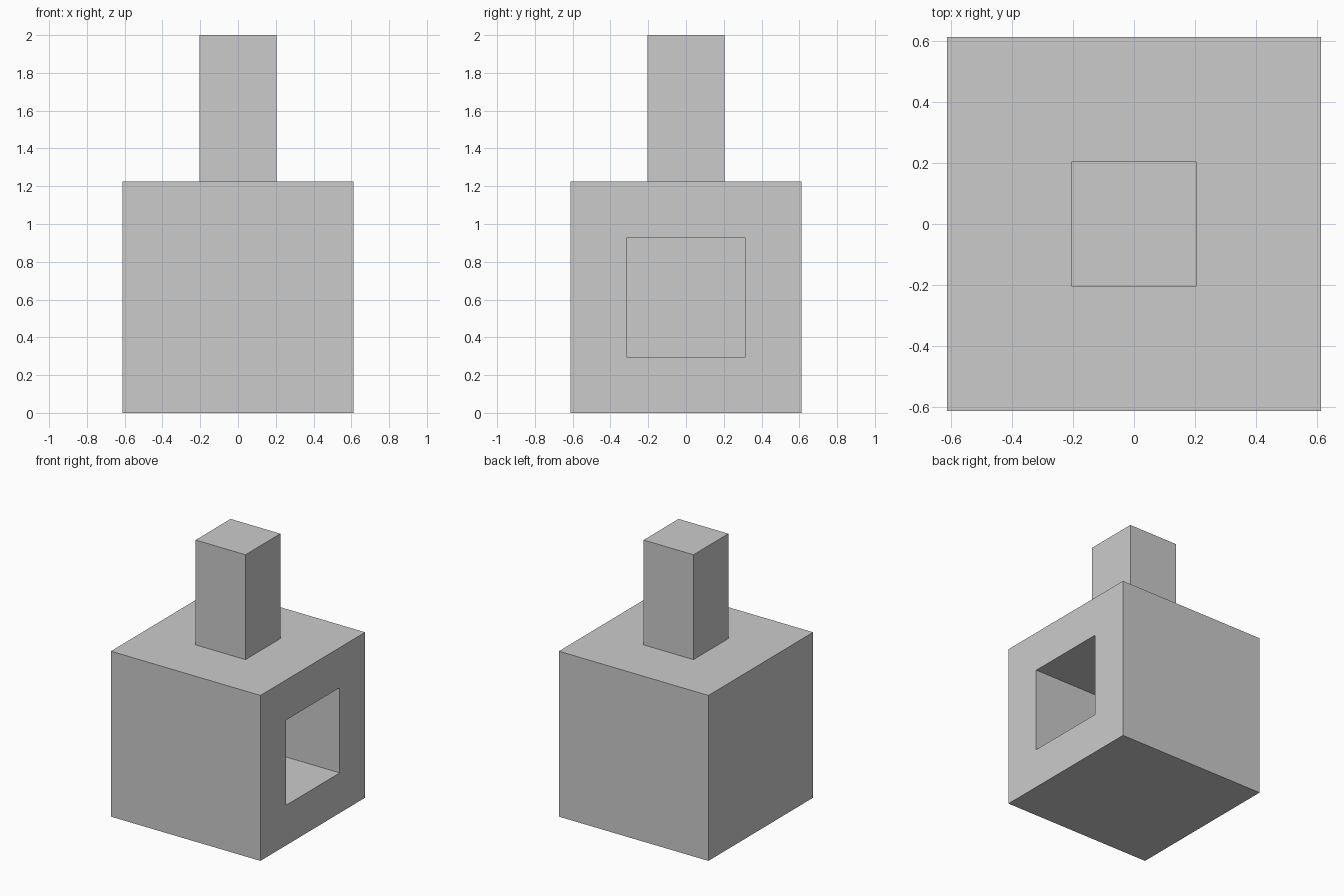
import bpy
import bmesh
from mathutils import Vector

SIZE = 1.224      # edge of the cubic body
POST = 0.408      # width of the square post
HEIGHT = 2.0
RIM = 0.297       # wall thickness around the recess

default = bpy.data.objects.get("Cube")
if default:
    bpy.data.objects.remove(default, do_unlink=True)

# Single plain grey
grey = bpy.data.materials.new("plain_grey")
grey.use_nodes = True
color = (0.6, 0.6, 0.6, 1)
grey.diffuse_color = color
grey.node_tree.nodes["Principled BSDF"].inputs["Base Color"].default_value = color


def face_towards(bm, direction):
    """Return the outermost face pointing in the given direction."""
    d = Vector(direction)
    return max((f for f in bm.faces if f.normal.dot(d) > 0.9),
               key=lambda f: f.calc_center_median().dot(d))


def inset_and_push(bm, face, border, offset):
    """Inset a face, then extrude its centre along the offset."""
    bmesh.ops.inset_region(bm, faces=[face], thickness=border, use_even_offset=True)
    result = bmesh.ops.extrude_face_region(bm, geom=[face])
    verts = [v for v in result["geom"] if isinstance(v, bmesh.types.BMVert)]
    bmesh.ops.translate(bm, verts=verts, vec=offset)
    if face.is_valid:
        bmesh.ops.delete(bm, geom=[face], context='FACES_ONLY')
    bm.normal_update()


bm = bmesh.new()

# Cubic body standing on the ground
bmesh.ops.create_cube(bm, size=SIZE)
bmesh.ops.translate(bm, verts=bm.verts, vec=(0, 0, SIZE / 2))
bm.normal_update()

# Square post rising from the top
inset_and_push(bm, face_towards(bm, (0, 0, 1)), (SIZE - POST) / 2,
               (0, 0, HEIGHT - SIZE))

# Deep square recess in one side, closed at the far end
inset_and_push(bm, face_towards(bm, (1, 0, 0)), RIM, (RIM - SIZE, 0, 0))

bmesh.ops.recalc_face_normals(bm, faces=bm.faces)
mesh = bpy.data.meshes.new("hollow_block_with_post")
bm.to_mesh(mesh)
bm.free()
mesh.materials.append(grey)
block = bpy.data.objects.new("hollow_block_with_post", mesh)
bpy.context.collection.objects.link(block)
